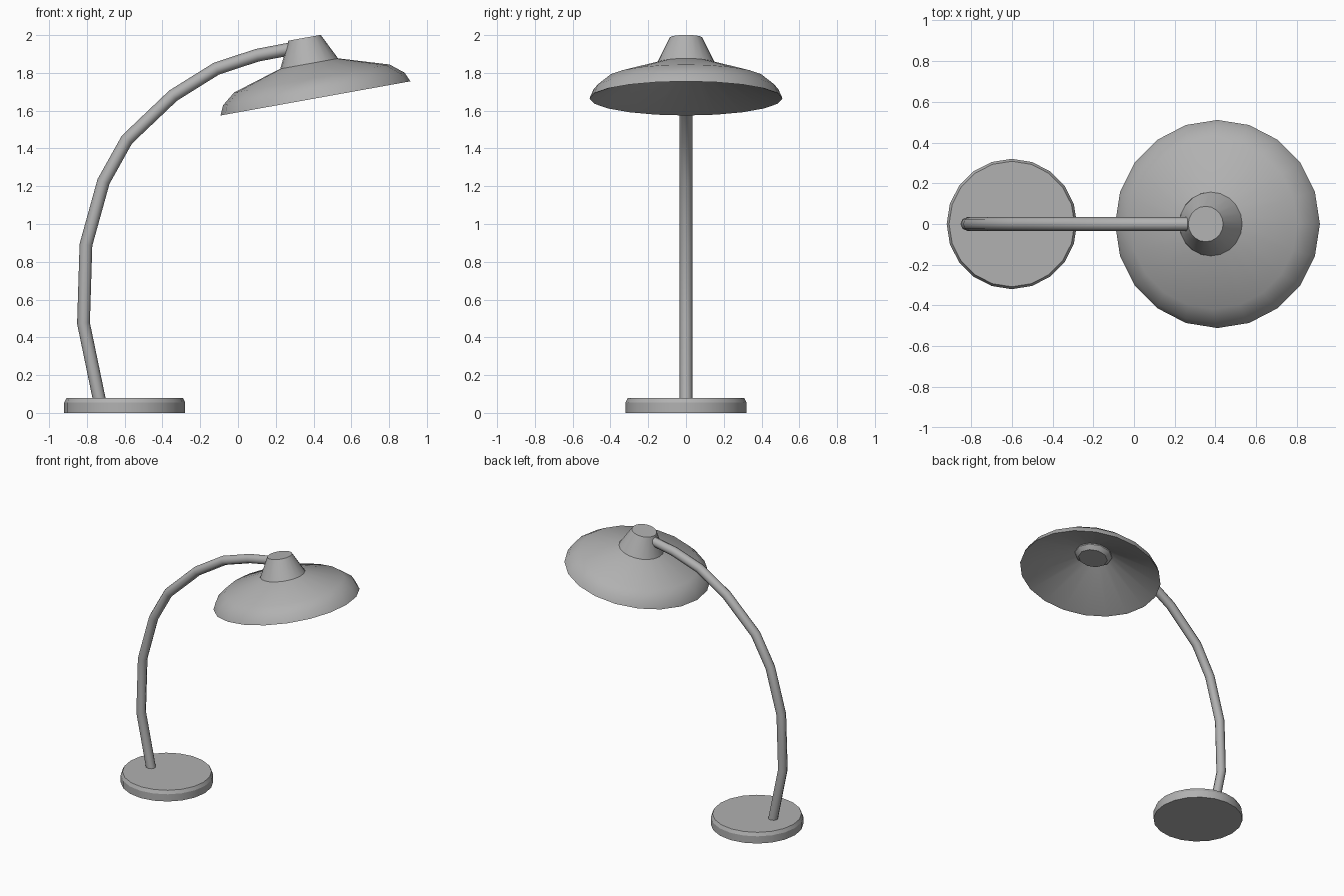
import bpy, bmesh
from math import cos, sin, pi, atan2, radians
from mathutils import Matrix

if "Cube" in bpy.data.objects:
    bpy.data.objects.remove(bpy.data.objects["Cube"])

# Dark grey finish for every part
grey = bpy.data.materials.new("dark_grey")
grey.diffuse_color = (0.44, 0.44, 0.44, 1)
grey.use_nodes = True
grey.node_tree.nodes["Principled BSDF"].inputs["Base Color"].default_value = grey.diffuse_color


def finish(obj, angle=30):
    obj.data.materials.clear()
    obj.data.materials.append(grey)
    bpy.ops.object.select_all(action='DESELECT')
    obj.select_set(True)
    bpy.context.view_layer.objects.active = obj
    bpy.ops.object.shade_smooth_by_angle(angle=radians(angle))


def lathe(name, profile, sides, location, tilt=0.0, cap_start=False, cap_end=False, angle=30):
    """Revolve (radius, height) points around a tilted axis."""
    bm = bmesh.new()
    rings = [[bm.verts.new((r * cos(2 * pi * i / sides), r * sin(2 * pi * i / sides), h))
              for i in range(sides)] for r, h in profile]
    for a, b in zip(rings, rings[1:]):
        for i in range(sides):
            j = (i + 1) % sides
            bm.faces.new((a[i], a[j], b[j], b[i]))
    if cap_start:
        bm.faces.new(rings[0][::-1])
    if cap_end:
        bm.faces.new(rings[-1])
    mesh = bpy.data.meshes.new(name)
    bm.to_mesh(mesh)
    bm.free()
    obj = bpy.data.objects.new(name, mesh)
    bpy.context.collection.objects.link(obj)
    obj.matrix_world = Matrix.Translation(location) @ Matrix.Rotation(tilt, 4, 'Y')
    finish(obj, angle)
    return obj


# Round foot with a chamfered top edge
lathe("base", [(0.32, 0), (0.32, 0.055), (0.308, 0.08)], 20, (-0.6, 0, 0),
      cap_start=True, cap_end=True, angle=24)

# Bent tube arm
path = [(-0.73, 0.05), (-0.818, 0.475), (-0.805, 0.89), (-0.712, 1.225), (-0.588, 1.447),
        (-0.343, 1.68), (-0.115, 1.822), (0.10, 1.893), (0.33, 1.937)]
curve = bpy.data.curves.new("arm", 'CURVE')
curve.dimensions = '3D'
curve.bevel_depth = 0.034
curve.bevel_resolution = 2
curve.use_fill_caps = True
spline = curve.splines.new('POLY')
spline.points.add(len(path) - 1)
for p, (x, z) in zip(spline.points, path):
    p.co = (x, 0, z, 1)
arm = bpy.data.objects.new("arm", curve)
bpy.context.collection.objects.link(arm)
bpy.ops.object.select_all(action='DESELECT')
arm.select_set(True)
bpy.context.view_layer.objects.active = arm
bpy.ops.object.convert(target='MESH')
finish(bpy.context.view_layer.objects.active, 62)

# Head parts share the rim centre and tilt
head = (0.41, 0, 1.665)
tilt = -atan2(0.18, 1.0)

# Shade: conical inner wall meeting the domed outer wall at the rim
lathe("shade", [(0.13, 0.175), (0.495, 0.004), (0.511, 0.0),
                (0.488, 0.051), (0.418, 0.107), (0.157, 0.187)],
      20, head, tilt, angle=45)

# Tapered neck on top
lathe("neck", [(0.157, 0.184), (0.087, 0.326)], 20, head, tilt,
      cap_start=True, cap_end=True)

# Flat-bottomed bulb inside
lathe("bulb", [(0.105, 0.137), (0.135, 0.165), (0.135, 0.19)], 10, head, tilt,
      cap_start=True, cap_end=True)
